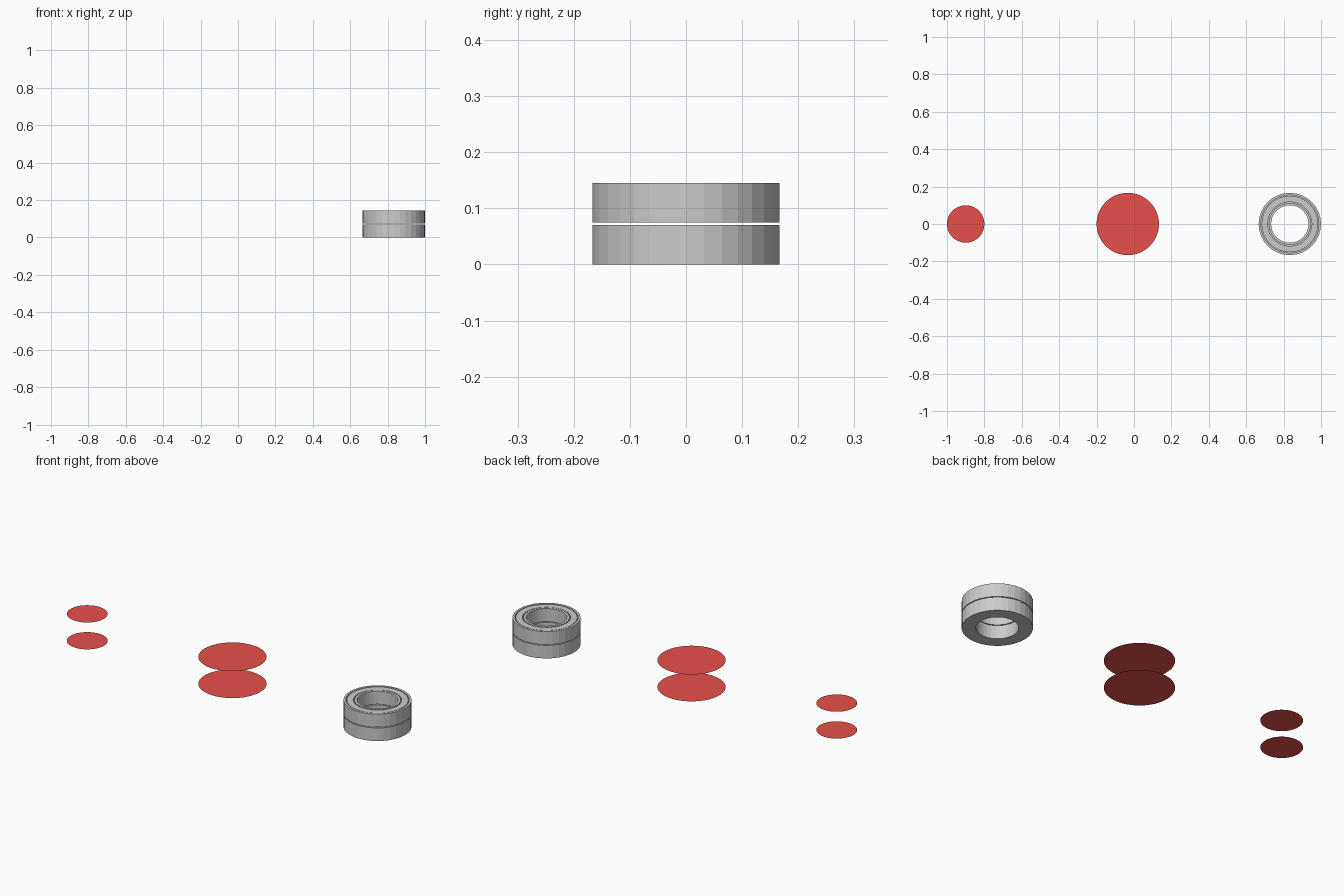
import bpy, bmesh, math

if "Cube" in bpy.data.objects:
    bpy.data.objects.remove(bpy.data.objects["Cube"])

SEG = 32
RING_X = 0.833
TOP = 0.145


def lathe(name, profile, x):
    """Spin a closed (radius, z) profile around a vertical axis at x."""
    bm = bmesh.new()
    loops = []
    for i in range(SEG):
        a = 2 * math.pi * i / SEG
        loops.append([bm.verts.new((r * math.cos(a), r * math.sin(a), z))
                      for r, z in profile])
    n = len(profile)
    for i in range(SEG):
        a, b = loops[i], loops[(i + 1) % SEG]
        for j in range(n):
            k = (j + 1) % n
            bm.faces.new((a[j], b[j], b[k], a[k]))
    bmesh.ops.recalc_face_normals(bm, faces=bm.faces)
    return finish(name, bm, (x, 0, 0))


def finish(name, bm, loc):
    mesh = bpy.data.meshes.new(name)
    bm.to_mesh(mesh)
    bm.free()
    ob = bpy.data.objects.new(name, mesh)
    ob.location = loc
    bpy.context.collection.objects.link(ob)
    return ob


# Two stacked ring cups with a thin gap, each holding a loose inner ring
H = 0.0705
for label, z in (("lower", 0.0), ("upper", TOP - H)):
    floor, top = z + 0.015, z + H
    lathe(label + "_ring_cup",
          [(0.1, z), (0.1667, z), (0.1667, top), (0.155, top),
           (0.155, floor), (0.113, floor), (0.113, top), (0.1, top)], RING_X)
    lathe(label + "_ring_insert",
          [(0.118, floor + 0.001), (0.151, floor + 0.001),
           (0.151, top - 0.001), (0.118, top - 0.001)], RING_X)

# Flat red discs at the bottom and top levels
red = bpy.data.materials.new("red")
red.diffuse_color = (0.8, 0.08, 0.07, 1)
red.use_nodes = True
red.node_tree.nodes["Principled BSDF"].inputs["Base Color"].default_value = red.diffuse_color
for size, x, r in (("small", -0.9, 0.1), ("large", -0.0333, 0.1667)):
    for level, z in (("lower", 0.0), ("upper", TOP)):
        bm = bmesh.new()
        bmesh.ops.create_circle(bm, cap_ends=True, segments=64, radius=r)
        for f in bm.faces:
            if f.normal.z < 0:
                f.normal_flip()
        disc = finish(f"{size}_{level}_disc", bm, (x, 0, z))
        disc.data.materials.append(red)
